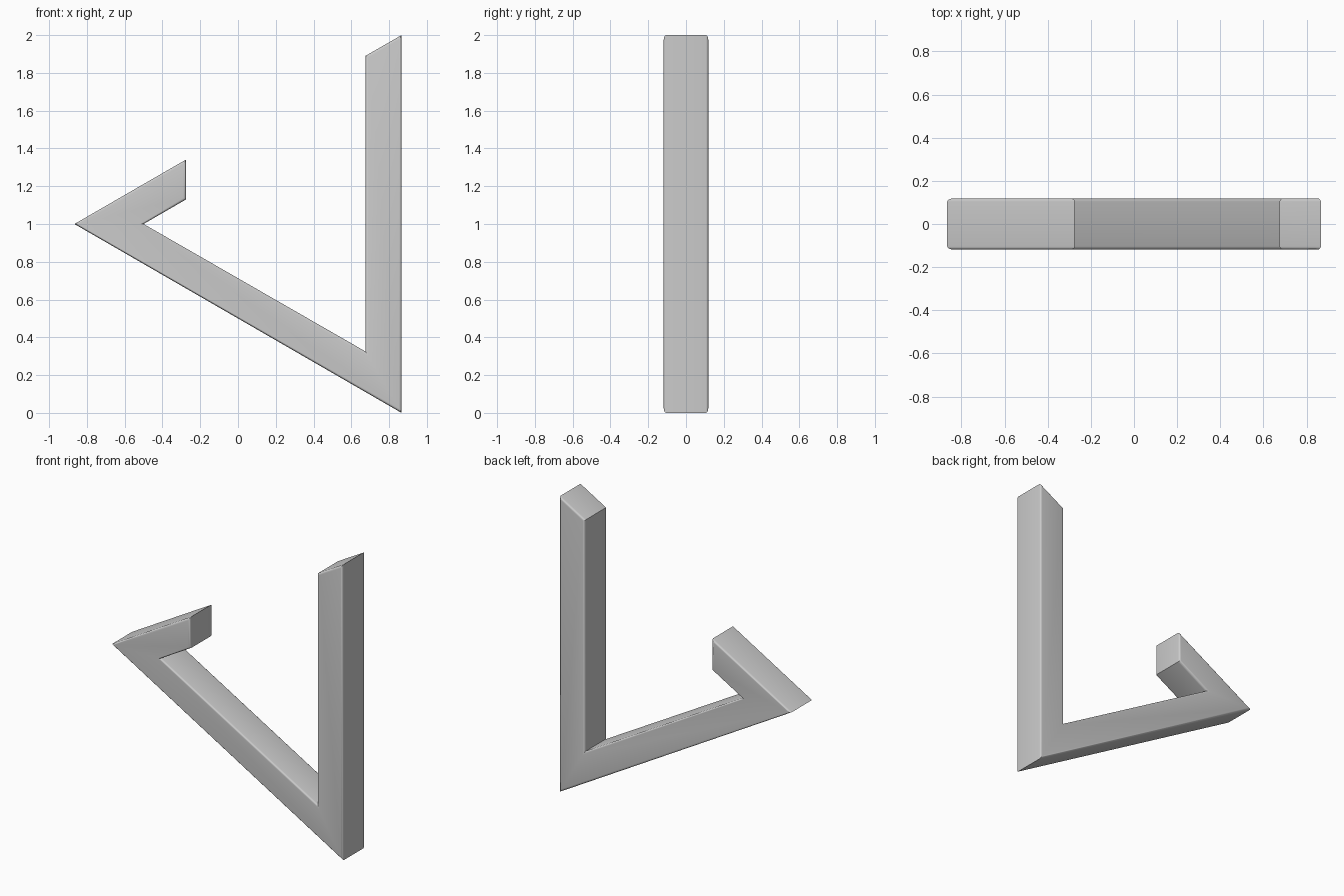
import bpy
import bmesh
import math

default = bpy.data.objects.get("Cube")
if default:
    bpy.data.objects.remove(default, do_unlink=True)

HALF_DEPTH = 0.118
ROUNDING = 0.014

# Plain grey material
grey = bpy.data.materials.new("plain_grey")
grey.use_nodes = True
colour = (0.6, 0.6, 0.6, 1.0)
grey.diffuse_color = colour
grey.node_tree.nodes["Principled BSDF"].inputs["Base Color"].default_value = colour

# Outline of the bent bar, counter-clockwise in x and z
outline = [
    (0.866, 0.0), (0.866, 2.0), (0.675, 1.89), (0.675, 0.325),
    (-0.5, 1.0), (-0.275, 1.13), (-0.275, 1.341), (-0.866, 1.0),
]

# Extrude the outline through the depth
bm = bmesh.new()
face = bm.faces.new([bm.verts.new((x, -HALF_DEPTH, z)) for x, z in outline])
result = bmesh.ops.extrude_face_region(bm, geom=[face], use_keep_orig=True)
moved = [g for g in result["geom"] if isinstance(g, bmesh.types.BMVert)]
bmesh.ops.translate(bm, verts=moved, vec=(0, 2 * HALF_DEPTH, 0))
bmesh.ops.recalc_face_normals(bm, faces=bm.faces[:])

# Round only the front and back rims, leaving the mitred corners sharp
rims = [e for e in bm.edges if abs(e.verts[0].co.y - e.verts[1].co.y) < 0.001]
bmesh.ops.bevel(bm, geom=rims, offset=ROUNDING, offset_type='OFFSET',
                segments=4, profile=0.5, affect='EDGES')

mesh = bpy.data.meshes.new("bent_bar")
bm.to_mesh(mesh)
bm.free()
mesh.materials.append(grey)
bar = bpy.data.objects.new("bent_bar", mesh)
bpy.context.collection.objects.link(bar)

# Smooth the rounded rims, keep the corners crisp
bpy.ops.object.select_all(action='DESELECT')
bar.select_set(True)
bpy.context.view_layer.objects.active = bar
bpy.ops.object.shade_smooth_by_angle(angle=math.radians(30))
